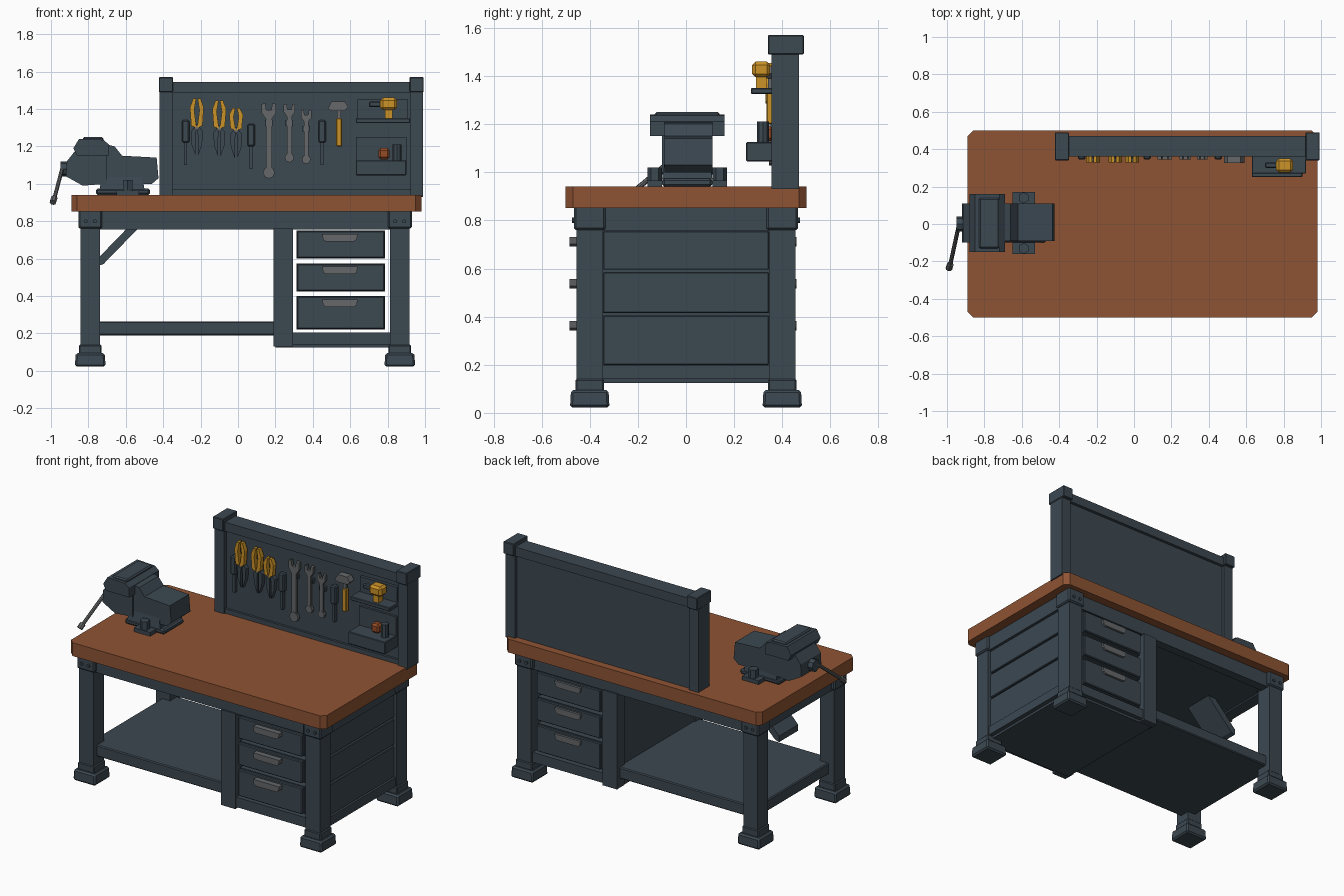
import bpy, bmesh, math
from mathutils import Vector

if "Cube" in bpy.data.objects:
    bpy.data.objects.remove(bpy.data.objects["Cube"])


def material(name, *rgb):
    mat = bpy.data.materials.new(name)
    mat.use_nodes = True
    colour = (*rgb, 1)
    mat.diffuse_color = colour
    mat.node_tree.nodes["Principled BSDF"].inputs["Base Color"].default_value = colour
    return mat


steel = material("dark blue steel", .045, .065, .083)
wood = material("brown wood", .27, .087, .033)
yellow = material("yellow plastic", .6, .29, .02)
grey = material("grey metal", .13, .135, .14)
rust = material("orange brown", .3, .07, .02)


def finish(name, bm, mat):
    bmesh.ops.recalc_face_normals(bm, faces=bm.faces)
    mesh = bpy.data.meshes.new(name)
    bm.to_mesh(mesh)
    bm.free()
    mesh.materials.append(mat)
    obj = bpy.data.objects.new(name, mesh)
    bpy.context.collection.objects.link(obj)
    return obj


def box(name, xs, ys, zs, mat=steel, bevel=0, taper=1):
    """Box between limits; taper scales the upper face."""
    bm = bmesh.new()
    bmesh.ops.create_cube(bm, size=1)
    for v in bm.verts:
        scale = taper if v.co.z > 0 else 1
        v.co = [(a + b) / 2 + c * (b - a) * s for (a, b), c, s in
                zip((xs, ys, zs), v.co, (scale, scale, 1))]
    if bevel:
        bmesh.ops.bevel(bm, geom=bm.edges[:], offset=bevel, segments=1, affect='EDGES')
    return finish(name, bm, mat)


def plate(name, points, ys, mat=steel):
    """Outline in x and z, extruded along y."""
    bm = bmesh.new()
    face = bm.faces.new([bm.verts.new((x, ys[0], z)) for x, z in points])
    new = bmesh.ops.extrude_face_region(bm, geom=[face])["geom"]
    for v in new:
        if isinstance(v, bmesh.types.BMVert):
            v.co.y = ys[1]
    return finish(name, bm, mat)


def rod(name, start, end, radius, mat=steel, sides=8):
    start, end = Vector(start), Vector(end)
    bm = bmesh.new()
    bmesh.ops.create_cone(bm, cap_ends=True, segments=sides, radius1=radius,
                          radius2=radius, depth=(end - start).length)
    obj = finish(name, bm, mat)
    obj.location = (start + end) / 2
    obj.rotation_euler = (end - start).to_track_quat('Z', 'Y').to_euler()
    return obj


def around(centre, half):
    return centre - half, centre + half


# Worktop with clipped corners and a steel panel beneath
top = box("worktop", (-.89, .98), (-.5, .5), (.852, .94), wood)
bm = bmesh.new()
bm.from_mesh(top.data)
corners = [e for e in bm.edges if abs(e.verts[0].co.z - e.verts[1].co.z) > .05]
bmesh.ops.bevel(bm, geom=corners, offset=.03, segments=1, affect='EDGES')
bm.to_mesh(top.data)
bm.free()
box("under_top_panel", (-.76, .85), (-.39, .39), (.765, .79))

# Legs, brackets and feet
for side, x in (("right", -.79), ("left", .865)):
    for end, y in (("front", -.4), ("back", .4)):
        tag = f"{end}_{side}"
        box(tag + "_leg", around(x, .052), around(y, .055), (.12, .86))
        box(tag + "_bracket", around(x, .064), around(y, .066), (.76, .86), bevel=.008)
        box(tag + "_ankle", around(x, .06), around(y, .06), (.09, .14), bevel=.006)
        box(tag + "_foot", around(x, .082), around(y, .082), (.022, .095), bevel=.01, taper=.95)
        face = math.copysign(.465, y)
        for dx in (-.025, .025):
            rod(tag + "_bolt", (x + dx, face, .8), (x + dx, face * 1.02, .8), .011, sides=6)

# Aprons and lower shelf
for end, y in (("front", -.41), ("back", .41)):
    box(end + "_apron", (-.74, .82), around(y, .03), (.755, .86))
for side, x in (("right", -.79), ("left", .875)):
    box(side + "_apron", around(x, .04), (-.36, .36), (.755, .86))
box("lower_shelf", (-.8, .22), (-.42, .42), (.19, .265), bevel=.006)
plate("shelf_brace", [(-.75, .6), (-.75, .56), (-.72, .57), (-.53, .765), (-.59, .765)],
      (-.1, .1))

# Drawer cabinet, open between its drawers
box("cabinet_base", (.2, .88), (-.41, .41), (.125, .2), taper=1.02)
box("cabinet_inner_wall", (.2, .28), (-.38, .38), (.19, .8))
for y in (-.41, .41):
    box("cabinet_post", (.19, .295), around(y, .04), (.13, .76))
    box("cabinet_lower_rail", (.28, .84), around(y, .03), (.14, .205))
for low, high in ((.2, .405), (.415, .585), (.595, .755)):
    box("side_panel", (.86, .9), (-.345, .345), (low, high), bevel=.004)
box("side_stretcher", (.83, .91), (-.35, .35), (.14, .2))
for low, high in ((.22, .4), (.425, .575), (.6, .75)):
    box("drawer", (.312, .785), (-.425, .425), (low, high))
    for front, grip in (((-.45, -.425), (-.485, -.445)), ((.425, .445), (.44, .46))):
        box("drawer_front", (.316, .782), front, (low + .003, high - .003), bevel=.005)
        outline = [(.45, high - .018), (.64, high - .018), (.635, high - .048),
                   (.62, high - .058), (.47, high - .058), (.455, high - .048)]
        plate("drawer_handle", outline, grip, grey)

# Tool board with posts, caps and rails
for x in (-.385, .955):
    box("board_post", around(x, .034), (.355, .47), (.93, 1.51))
    box("board_post_cap", around(x, .038), (.34, .49), (1.49, 1.57), bevel=.004)
box("tool_board", (-.37, .94), (.38, .45), (.93, 1.5))
box("board_top_rail", (-.36, .93), (.36, .47), (1.485, 1.545))
box("board_bottom_rail", (-.36, .93), (.365, .44), (.93, .97))

# Pliers: yellow grips above dark jaws, each half mirrored
for x, base, height in ((-.22, 1.3, .155), (-.1, 1.295, .15), (-.01, 1.285, .12)):
    for s in (-1, 1):
        outline = [(.002, 0), (.03, .01), (.037, height * .7), (.02, height),
                   (.004, height), (.014, height * .6), (.008, height * .3)]
        plate("pliers_grip", [(x + s * a, base + b) for a, b in outline], (.33, .36), yellow)
        jaw = [(0, .02), (.032, -.02), (.028, -.09), (.006, -.15), (.006, -.05)]
        plate("pliers_jaw", [(x + s * a, base + b) for a, b in jaw], (.35, .385))
    rod("pliers_pivot", (x, .335, base), (x, .385, base), .014, grey)

# Spanners with an open jaw on top and a round end
for x, low, high, size in ((.165, 1.06, 1.41, 1), (.275, 1.14, 1.41, .8), (.365, 1.13, 1.38, .75)):
    w = .016 * size
    jaw = [(-1, -4), (1, -4), (2.4, -2), (2.4, 1), (1.2, 1.4), (.8, -1),
           (-.8, -1), (-1.2, 1.4), (-2.4, 1), (-2.4, -2)]
    plate("spanner_jaw", [(x + a * w, high + b * w) for a, b in jaw], (.345, .365), grey)
    box("spanner_shaft", around(x, w), (.348, .362), (low, high - 3 * w), grey)
    rod("spanner_ring", (x, .345, low), (x, .365, low), 2 * w, grey)
    box("tool_hook", around(x, .02), (.355, .39), (high - .1, high - .07))

# Hammer
plate("hammer_head", [(.48, 1.4), (.5, 1.44), (.57, 1.44), (.59, 1.41), (.57, 1.39), (.5, 1.39)],
      (.325, .37), grey)
box("hammer_neck", (.53, .55), (.34, .36), (1.33, 1.4), grey)
box("hammer_grip", (.525, .556), (.335, .365), (1.2, 1.35), yellow, bevel=.004)

# Dark hand tools hanging low on the board
for x, low in ((-.28, 1.1), (.07, 1.08), (.45, 1.1)):
    box("dark_tool_grip", around(x, .02), (.345, .385), (low + .12, low + .24), bevel=.007)
    box("dark_tool_shaft", around(x, .008), (.355, .385), (low, low + .13))

# Small shelves and the things on them
box("upper_tray", (.63, .92), (.27, .39), (1.325, 1.35), bevel=.004)
box("upper_tray_back", (.64, .91), (.36, .39), (1.34, 1.45))
box("lower_bin", (.63, .9), (.25, .39), (1.045, 1.125), bevel=.004)
box("lower_bin_back", (.63, .9), (.365, .39), (1.1, 1.25))
box("drill_body", (.76, .85), (.275, .35), (1.395, 1.46), yellow, bevel=.014)
box("drill_grip", (.785, .825), (.29, .335), (1.35, 1.4), yellow)
box("drill_nose", (.7, .77), (.3, .33), (1.41, 1.44), bevel=.006)
box("tape_roll", (.75, .81), (.31, .365), (1.13, 1.19), rust, bevel=.012)
rod("spray_can", (.85, .32, 1.12), (.85, .32, 1.21), .024)

# Bench vise
box("vise_base", (-.76, -.47), (-.1, .11), (.94, .975), bevel=.01)
box("vise_pedestal", (-.74, -.5), (-.1, .11), (.97, 1.04), taper=.9)
plate("vise_rear_body", [(-.7, 1), (-.46, 1), (-.425, 1.03), (-.435, 1.14), (-.62, 1.15),
                         (-.66, 1.2), (-.7, 1.21)], (-.09, .11))
plate("vise_front_body", [(-.7, 1), (-.83, .99), (-.92, 1.04), (-.915, 1.12), (-.86, 1.19),
                          (-.7, 1.19)], (-.1, .11))
plate("vise_jaw", [(-.86, 1.15), (-.69, 1.15), (-.69, 1.21), (-.72, 1.235), (-.85, 1.24),
                   (-.88, 1.19)], (-.15, .16))
box("vise_jaw_plate", (-.83, -.72), (-.13, .14), (1.22, 1.25), bevel=.008)
for y in (-.13, .14):
    rod("vise_clamp_knob", (-.59, y, .95), (-.59, y, 1.02), .03, sides=6)
    box("vise_side_lug", (-.65, -.53), around(y, .03), (.94, .965))
rod("vise_screw", (-.95, 0, 1.08), (-.88, 0, 1.08), .04)
rod("vise_handle", (-.985, -.23, .91), (-.935, 0, 1.1), .011, grey)
rod("vise_handle_end", (-.99, -.24, .9), (-.982, -.215, .925), .018, grey)
